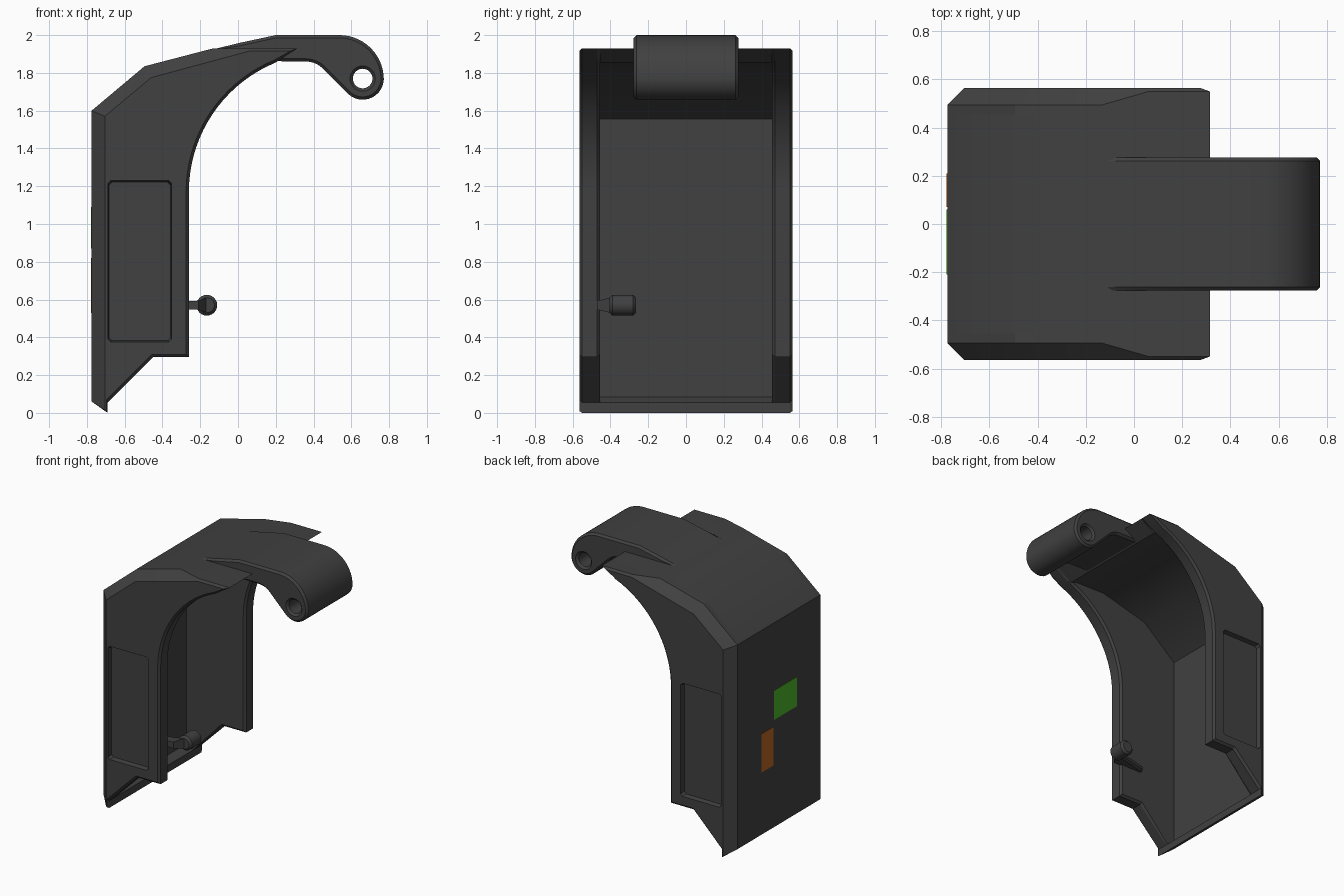
import bpy, bmesh, math
from mathutils import Vector

if "Cube" in bpy.data.objects:
    bpy.data.objects.remove(bpy.data.objects["Cube"])


def material(name, rgb):
    m = bpy.data.materials.new(name)
    m.diffuse_color = (*rgb, 1)
    m.use_nodes = True
    m.node_tree.nodes["Principled BSDF"].inputs["Base Color"].default_value = m.diffuse_color
    return m


DARK = material("charcoal_plastic", (0.052, 0.052, 0.052))
ORANGE = material("orange_paint", (0.48, 0.13, 0.018))
GREEN = material("green_paint", (0.077, 0.46, 0.024))


def loft(name, rings, mat=DARK):
    """Solid through matching rings of points, capped at both ends."""
    bm = bmesh.new()
    vs = [[bm.verts.new(p) for p in ring] for ring in rings]
    n = len(rings[0])
    for a, b in zip(vs, vs[1:]):
        for i in range(n):
            j = (i + 1) % n
            bm.faces.new((a[i], a[j], b[j], b[i]))
    bm.faces.new(vs[0])
    bm.faces.new(vs[-1])
    bmesh.ops.recalc_face_normals(bm, faces=bm.faces)
    me = bpy.data.meshes.new(name)
    bm.to_mesh(me)
    bm.free()
    me.materials.append(mat)
    ob = bpy.data.objects.new(name, me)
    bpy.context.collection.objects.link(ob)
    return ob


def at_y(pts, y):
    return [(x, y, z) for x, z in pts]


def arc(cx, cz, r, a0, a1, n):
    angles = [math.radians(a0 + (a1 - a0) * i / n) for i in range(n + 1)]
    return [(cx + r * math.cos(a), cz + r * math.sin(a)) for a in angles]


def disc(cx, cz, r, n=32):
    return arc(cx, cz, r, 0, 360, n)[:-1]


def shrink(pts, d):
    """Clockwise profile moved inward by d."""
    out = []
    for i, p in enumerate(pts):
        a, b, c = Vector(pts[i - 1]), Vector(p), Vector(pts[(i + 1) % len(pts)])
        e, f = (b - a).normalized(), (c - b).normalized()
        m = (Vector((e.y, -e.x)) + Vector((f.y, -f.x))).normalized()
        out.append(tuple(b + m * d))
    return out


def activate(ob):
    bpy.ops.object.select_all(action='DESELECT')
    ob.select_set(True)
    bpy.context.view_layer.objects.active = ob


def cut(ob, cutter):
    m = ob.modifiers.new("cut", 'BOOLEAN')
    m.operation, m.solver, m.object = 'DIFFERENCE', 'EXACT', cutter
    activate(ob)
    bpy.ops.object.modifier_apply(modifier=m.name)
    bpy.data.objects.remove(cutter)


def smooth(ob, angle=20):
    activate(ob)
    bpy.ops.object.shade_smooth_by_angle(angle=math.radians(angle))


# Side walls: full profile point, chamfered point, y of full point, is open rim
HALF, INNER = 0.565, 0.455
wall = [((-0.775, 0.06), (-0.705, 0.014), 0.495, False),
        ((-0.775, 1.60), (-0.705, 1.57), 0.495, False),
        ((-0.495, 1.835), (-0.46, 1.775), 0.495, False),
        ((-0.13, 1.93), (-0.13, 1.864), 0.495, False),
        ((0.06, 1.93), (0.06, 1.915), 0.55, False),
        ((0.315, 1.93), (0.275, 1.915), 0.55, False)]
wall += [(p, q, 0.55, True) for p, q in zip(arc(0.48, 1.17, 0.74, 112.2, 180, 18),
                                            arc(0.48, 1.17, 0.755, 112.2, 180, 18))]
wall += [((-0.26, 0.295), (-0.275, 0.31), 0.55, True),
         ((-0.45, 0.295), (-0.457, 0.31), 0.55, True),
         ((-0.69, 0.055), (-0.697, 0.07), 0.55, False),
         ((-0.69, 0.0), (-0.697, 0.010), 0.55, False)]

for s, side in ((-1, "front"), (1, "rear")):
    rings = [[], [], [], []]
    for p, q, y, rim in wall:
        e = q if rim else p
        rings[0].append((e[0], s * INNER, e[1]))
        rings[1].append((p[0], s * 0.47, p[1]))
        rings[2].append((p[0], s * y, p[1]))
        rings[3].append((q[0], s * HALF, q[1]))
    ob = loft(side + "_side_wall", rings)

    # Sunken panel with softened corners and sloping edges
    def panel(y, d):
        x0, x1, z0, z1, c = -0.69 + d, -0.35 - d, 0.375 + d, 1.23 - d, 0.015
        return at_y([(x0 + c, z0), (x1 - c, z0), (x1, z0 + c), (x1, z1 - c),
                     (x1 - c, z1), (x0 + c, z1), (x0, z1 - c), (x0, z0 + c)], s * y)
    cut(ob, loft("panel_cutter", [panel(0.60, -0.006), panel(0.53, 0.008)]))
    smooth(ob)

# Thin back and roof between the side walls, with lips at the bottom and roof edge
shell = [(-0.775, 0.06), (-0.775, 1.60), (-0.495, 1.835), (-0.13, 1.93), (0.315, 1.93),
         (0.20, 1.855), (0.15, 1.875), (-0.10, 1.88), (-0.48, 1.782), (-0.75, 1.555),
         (-0.75, 0.085), (-0.69, 0.055), (-0.69, 0.0)]
smooth(loft("back_and_roof", [at_y(shell, -INNER), at_y(shell, INNER)]), 30)

# Hinge arm with chamfered edges and a flared bore through its rounded end
arm = [(-0.13, 1.925), (0.0, 1.957), (0.20, 2.0)]
arm += arc(0.537, 1.765, 0.235, 90, 0, 14)
arm += arc(0.66, 1.77, 0.112, -10, -135, 12)
arm += arc(0.36, 1.735, 0.125, 45, 90, 6)
arm += [(0.20, 1.862), (0.10, 1.90), (-0.08, 1.905)]
small = shrink(arm, 0.015)
hinge = loft("hinge_arm", [at_y(small, -0.277), at_y(arm, -0.262),
                           at_y(arm, 0.262), at_y(small, 0.277)])
cut(hinge, loft("bore_cutter", [at_y(disc(0.66, 1.77, r), y) for r, y in
                                ((0.072, -0.282), (0.052, -0.262),
                                 (0.052, 0.262), (0.072, 0.282))]))
smooth(hinge)

# Latch knob, and its flared stem on the inner wall
smooth(loft("latch_knob", [at_y(disc(-0.165, 0.57, r, 24), y) for r, y in
                           ((0.040, -0.405), (0.055, -0.39),
                            (0.055, -0.28), (0.040, -0.265))]))
neck = [(-0.44, -0.47, 0.024), (-0.34, -0.445, 0.024), (-0.25, -0.425, 0.022),
        (-0.21, -0.41, 0.024), (-0.165, -0.37, 0.045)]
smooth(loft("latch_stem", [[(x, -0.47, 0.57 - h), (x, -0.47, 0.57 + h),
                            (x, y + 0.025, 0.57 + h), (x, y + 0.04, 0.57 + h * 0.5),
                            (x, y + 0.04, 0.57 - h * 0.5), (x, y + 0.025, 0.57 - h)]
                           for x, y, h in neck[:-1]] +
            [[(-0.165, -0.40, 0.53), (-0.165, -0.40, 0.61), (-0.165, -0.33, 0.61),
              (-0.165, -0.32, 0.59), (-0.165, -0.32, 0.55), (-0.165, -0.33, 0.53)]]), 30)


# Plain coloured marker plates on the back
def plate(name, y0, y1, z0, z1, mat):
    loft(name, [[(x, y0, z0), (x, y1, z0), (x, y1, z1), (x, y0, z1)]
                for x in (-0.778, -0.772)], mat)


plate("orange_marker_plate", 0.07, 0.21, 0.53, 0.82, ORANGE)
plate("green_marker_plate", -0.21, 0.06, 0.87, 1.09, GREEN)
